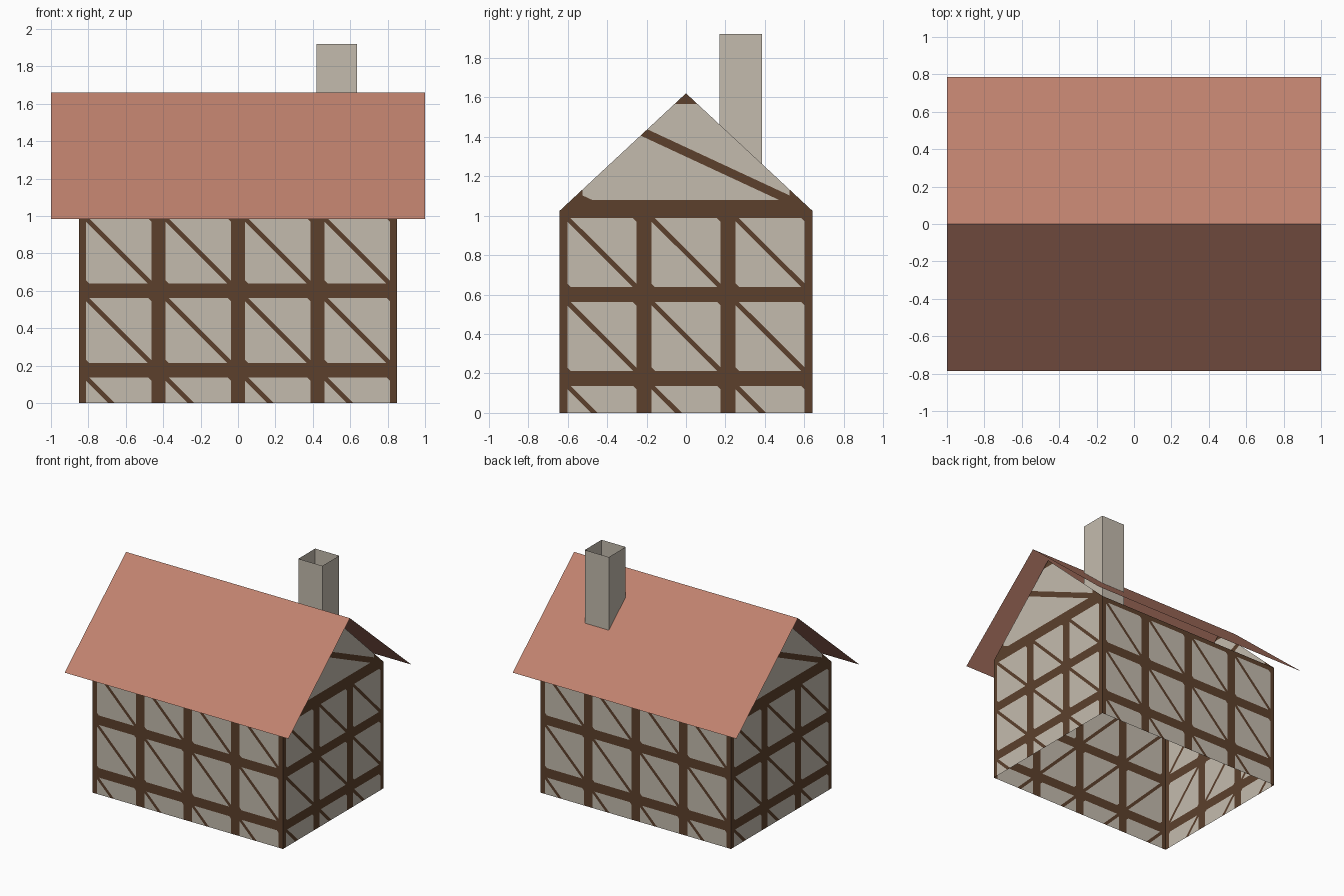
import bpy, bmesh, math
from mathutils import Vector, Matrix

if "Cube" in bpy.data.objects:
    bpy.data.objects.remove(bpy.data.objects["Cube"])


def material(name, srgb):
    m = bpy.data.materials.new(name)
    m.diffuse_color = [(c / 255 / 12.92 if c < 11 else ((c / 255 + .055) / 1.055) ** 2.4)
                       for c in srgb] + [1]
    m.use_nodes = True
    m.node_tree.nodes["Principled BSDF"].inputs["Base Color"].default_value = m.diffuse_color
    return m


PLASTER = material("plaster", (196, 187, 174))
TIMBER = material("dark timber", (92, 64, 44))
ROOF = material("clay roof", (192, 130, 110))

HX, HY, EAVE, PEAK = 0.85, 0.64, 1.025, 1.62
BEAM, BRACE, FILLET = 0.09, 0.04, 0.04     # half widths, in units of one panel


def add(name, bm, mats):
    me = bpy.data.meshes.new(name)
    bm.to_mesh(me)
    bm.free()
    for m in mats:
        me.materials.append(m)
    ob = bpy.data.objects.new(name, me)
    bpy.context.collection.objects.link(ob)


def is_timber(u, v):
    a, b = u % 1 - .5, v % 1 - .5
    return (max(abs(a), abs(b)) > .5 - BEAM or abs(a + b) < BRACE
            or abs(a) + abs(b) > 1 - 2 * BEAM - FILLET)


def framed_wall(name, outline, origin, du, dv, angle):
    """Flat sheet cut along posts, beams and braces; one unit is one panel."""
    bm = bmesh.new()
    bm.faces.new([bm.verts.new((u, v, 0)) for u, v in outline])
    corner = 2 * BEAM + FILLET
    cuts = [((1, 0, 0), BEAM), ((0, 1, 0), BEAM), ((1, 1, 0), BRACE),
            ((1, 1, 0), corner), ((1, -1, 0), corner)]
    for n, off in cuts:
        n = Vector(n)
        for k in range(-4, 8):
            for s in (-1, 1):
                bmesh.ops.bisect_plane(
                    bm, geom=bm.verts[:] + bm.edges[:] + bm.faces[:], dist=1e-5,
                    plane_co=n * (k + s * off) / n.length_squared, plane_no=n)
    for f in bm.faces:
        c = f.calc_center_median()
        f.material_index = int(is_timber(c.x, c.y))
    rot = Matrix.Rotation(angle, 3, 'Z')
    for v in bm.verts:
        v.co = rot @ (Vector(origin) + v.co.x * Vector(du) + v.co.y * Vector(dv))
    add(name, bm, [PLASTER, TIMBER])


# Four walls and two gables: each pair is the same part turned half round
P = 0.425
base = EAVE - 2 * P
low = -base / P
for angle, long_side, short_side in ((0, "front", "right"), (math.pi, "back", "left")):
    framed_wall(long_side + "_wall", [(0, low), (4, low), (4, 2), (0, 2)],
                (-HX, -HY, base), (HX / 2, 0, 0), (0, 0, P), angle)
    framed_wall(short_side + "_wall", [(0, low), (3, low), (3, 2), (0, 2)],
                (HX, -HY, base), (0, HY * 2 / 3, 0), (0, 0, P), angle)
    framed_wall(short_side + "_gable", [(0, 0), (1, 0), (.5, 1)],
                (HX, -HY, EAVE), (0, HY * 2, 0), (0, 0, PEAK - EAVE), angle)

# Roof: a thin folded sheet
bm = bmesh.new()
rows = [[bm.verts.new((x, y, z)) for x in (-1, 1)]
        for y, z in ((-.785, .985), (0, 1.66), (.785, .985))]
for a, b in zip(rows, rows[1:]):
    bm.faces.new((a[0], a[1], b[1], b[0]))
add("roof", bm, [ROOF])

# Chimney: an open square tube through the back slope
bm = bmesh.new()
bmesh.ops.create_cube(bm, size=1)
bmesh.ops.delete(bm, geom=[f for f in bm.faces if abs(f.normal.z) > .5], context='FACES_ONLY')
bmesh.ops.scale(bm, vec=(.215, .215, .82), verts=bm.verts)
bmesh.ops.translate(bm, vec=(.528, .277, 1.51), verts=bm.verts)
add("chimney", bm, [PLASTER])
